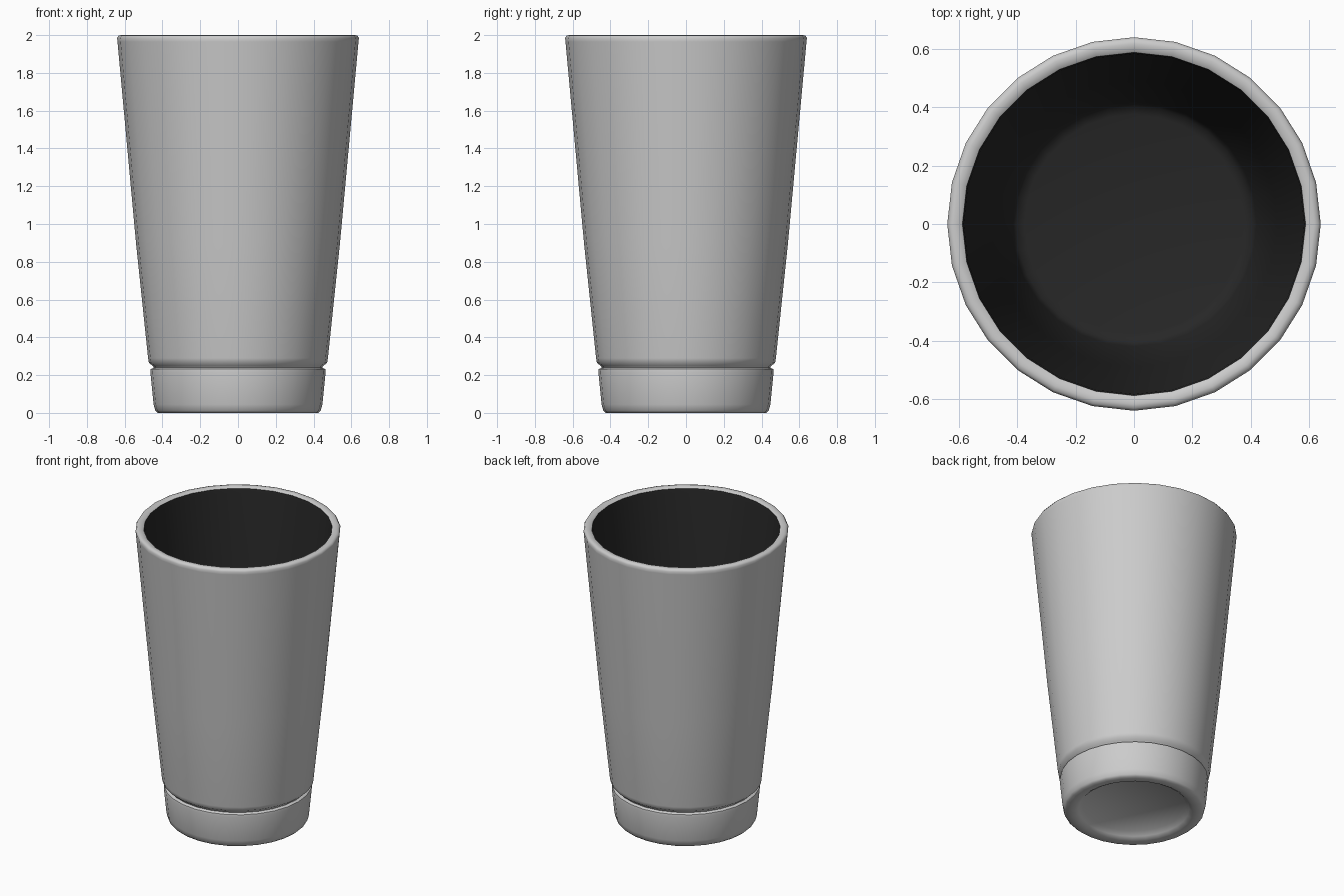
import bpy, bmesh, math

if "Cube" in bpy.data.objects:
    bpy.data.objects.remove(bpy.data.objects["Cube"])

SIDES = 28

def material(name, rgb):
    m = bpy.data.materials.new(name)
    m.diffuse_color = (*rgb, 1)
    m.use_nodes = True
    m.node_tree.nodes["Principled BSDF"].inputs["Base Color"].default_value = m.diffuse_color
    return m

def lathe(name, profile, mat):
    """Revolve (radius, z) points, ordered so that faces look outward; radius 0 closes the end."""
    bm = bmesh.new()
    rings = []
    for r, z in profile:
        if r == 0:
            rings.append([bm.verts.new((0, 0, z))] * SIDES)
        else:
            rings.append([bm.verts.new((r * math.cos(2 * math.pi * i / SIDES),
                                        r * math.sin(2 * math.pi * i / SIDES), z))
                          for i in range(SIDES)])
    for a, b in zip(rings, rings[1:]):
        for i in range(SIDES):
            j = (i + 1) % SIDES
            corners = list(dict.fromkeys((a[i], a[j], b[j], b[i])))
            bm.faces.new(corners)
    me = bpy.data.meshes.new(name)
    bm.to_mesh(me)
    bm.free()
    ob = bpy.data.objects.new(name, me)
    bpy.context.collection.objects.link(ob)
    me.materials.append(mat)
    bpy.context.view_layer.objects.active = ob
    ob.select_set(True)
    bpy.ops.object.shade_smooth_by_angle(angle=math.radians(50))
    ob.select_set(False)
    return ob

steel = material("brushed grey", (0.6, 0.6, 0.6))
dark = material("dark interior", (0.02, 0.02, 0.02))

# Outer shell: recessed underside, foot, groove, tapered wall, rolled rim
lathe("cup_shell", [
    (0, 0.04), (0.32, 0.04), (0.345, 0.015), (0.37, 0.0), (0.425, 0.0),
    (0.438, 0.012), (0.447, 0.045), (0.464, 0.215), (0.462, 0.232),
    (0.445, 0.24), (0.452, 0.25), (0.472, 0.265), (0.476, 0.29),
    (0.54, 0.9), (0.638, 1.965), (0.64, 1.985), (0.632, 1.997),
    (0.618, 2.0), (0.6, 1.998), (0.588, 1.99)], steel)

# Inner lining: wall going down to the flat floor
lathe("cup_lining", [
    (0.588, 1.99), (0.583, 1.96), (0.49, 0.9), (0.42, 0.14),
    (0.405, 0.11), (0.375, 0.1), (0, 0.1)], dark)
